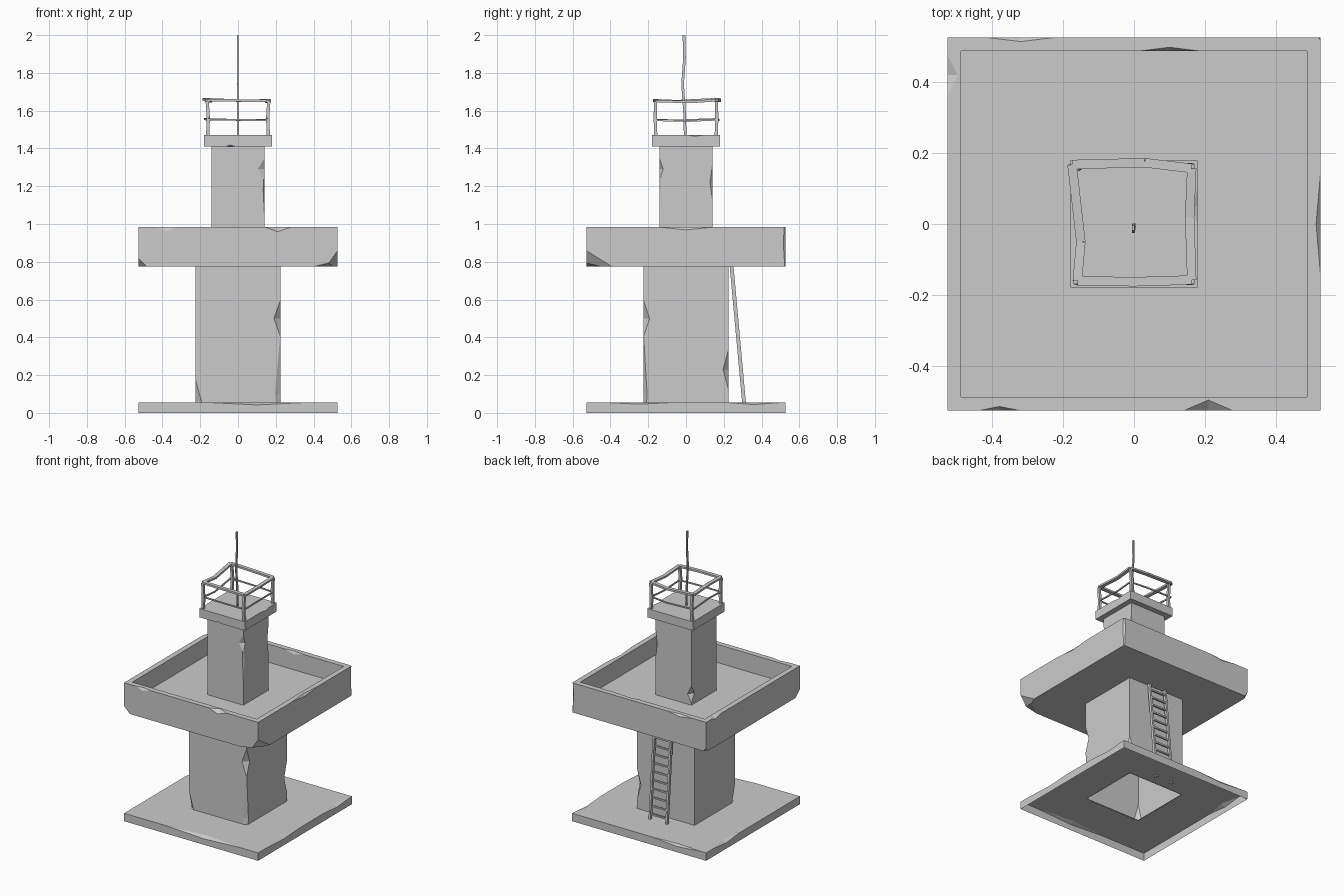
import bpy, bmesh, math
from mathutils import Vector, Matrix

cube = bpy.data.objects.get("Cube")
if cube:
    bpy.data.objects.remove(cube, do_unlink=True)

concrete = bpy.data.materials.new("grey_concrete")
concrete.use_nodes = True
GREY = (0.6, 0.6, 0.6, 1)
concrete.diffuse_color = GREY
concrete.node_tree.nodes["Principled BSDF"].inputs["Base Color"].default_value = GREY


def finish(bm, name):
    bmesh.ops.recalc_face_normals(bm, faces=bm.faces)
    mesh = bpy.data.meshes.new(name)
    bm.to_mesh(mesh)
    bm.free()
    mesh.materials.append(concrete)
    obj = bpy.data.objects.new(name, mesh)
    bpy.context.collection.objects.link(obj)
    return obj


def block(name, half, z0, z1):
    """Square block centred on the tower axis."""
    bm = bmesh.new()
    size = Matrix.Diagonal((2 * half, 2 * half, z1 - z0, 1))
    bmesh.ops.create_cube(bm, size=1, matrix=Matrix.Translation((0, 0, (z0 + z1) / 2)) @ size)
    return finish(bm, name)


def cut(obj, cutter):
    mod = obj.modifiers.new("cut", 'BOOLEAN')
    mod.operation, mod.solver, mod.object = 'DIFFERENCE', 'EXACT', cutter
    bpy.context.view_layer.update()
    mesh = bpy.data.meshes.new_from_object(obj.evaluated_get(bpy.context.evaluated_depsgraph_get()))
    obj.modifiers.clear()
    obj.data = mesh
    bpy.data.objects.remove(cutter, do_unlink=True)


def open_up(obj, rule):
    """Delete the faces whose centre meets the rule, leaving an open shell."""
    bm = bmesh.new()
    bm.from_mesh(obj.data)
    gone = [f for f in bm.faces if rule(f.calc_center_median())]
    bmesh.ops.delete(bm, geom=gone, context='FACES')
    bm.to_mesh(obj.data)
    bm.free()


def chip(obj, point, out, size):
    """Break a flat-faceted flake off an edge or corner; out gives the outward signs."""
    p, s, d = Vector(point), Vector(out), Vector(size)
    centre = p + s * d
    radius = d * (1 + sum(abs(c) for c in out))
    bm = bmesh.new()
    for axis in range(3):
        for sign in (-1, 1):
            v = centre.copy()
            v[axis] += sign * radius[axis]
            bm.verts.new(v)
    bmesh.ops.convex_hull(bm, input=bm.verts)
    cut(obj, finish(bm, "chip_cutter"))


def bar(bm, a, b, wide, tall):
    """Square-section bar from a to b."""
    a, b = Vector(a), Vector(b)
    d = b - a
    up = Vector((0, 0, 1)) if abs(d.normalized().z) < 0.9 else Vector((0, 1, 0))
    side = d.cross(up).normalized()
    up = side.cross(d).normalized()
    rot = Matrix((side, up, d.normalized())).transposed().to_4x4()
    size = Matrix.Diagonal((wide, tall, d.length, 1))
    bmesh.ops.create_cube(bm, size=1, matrix=Matrix.Translation((a + b) / 2) @ rot @ size)


def path(bm, points, wide, tall, closed=False):
    ends = points[1:] + points[:1] if closed else points[1:]
    for a, b in zip(points, ends):
        bar(bm, a, b, wide, tall)


# Ground slab: a thin shell, open underneath and into the shaft
E, P, T, C = 0.527, 0.226, 0.141, 0.179
SLAB, DECK, RIM, FLOOR = 0.056, 0.774, 0.984, 0.855
slab = block("ground_slab", E, 0, SLAB)
cut(slab, block("opening_cutter", 0.219, -0.1, 0.2))
for point, out, size in [
    ((0.1, -E, SLAB), (0, -1, 1), (0.28, 0.03, 0.014)),
    ((E, 0.36, SLAB), (1, 0, 1), (0.03, 0.16, 0.012)),
    ((E, -0.25, SLAB), (1, 0, 1), (0.02, 0.2, 0.01)),
    ((-E, 0.3, SLAB), (-1, 0, 1), (0.03, 0.14, 0.015)),
    ((-0.3, E, SLAB), (0, 1, 1), (0.2, 0.012, 0.015)),
]:
    chip(slab, point, out, size)
open_up(slab, lambda c: c.z < 0.001 or (c.z < 0.05 and max(abs(c.x), abs(c.y)) < 0.3))

# Hollow lower shaft, open at both ends
shaft = block("lower_shaft", P, SLAB - 0.001, DECK + 0.001)
for point, out, size in [
    ((P, -P, 0.5), (1, -1, 0), (0.036, 0.033, 0.1)),
    ((P, -P, 0.1), (1, -1, 0), (0.03, 0.02, 0.34)),
    ((-P, -P, 0.06), (-1, -1, 0), (0.033, 0.03, 0.12)),
    ((P, P, 0.23), (1, 1, 0), (0.03, 0.03, 0.11)),
]:
    chip(shaft, point, out, size)
open_up(shaft, lambda c: c.z < SLAB or c.z > DECK)

# Platform with a sunken deck inside an upright parapet, hollow over the shaft
deck = block("platform", E, DECK, RIM)
cut(deck, block("recess_cutter", 0.489, FLOOR, 1.2))
cut(deck, block("shaft_cutter", P - 0.003, 0.7, FLOOR - 0.003))
cut(deck, block("tower_cutter", T - 0.003, 0.7, 1.2))
for point, out, size in [
    ((E, -E, DECK), (1, -1, -1), (0.06, 0.135, 0.085)),
    ((E, -E, DECK), (1, -1, -1), (0.13, 0.1, 0.03)),
    ((-E, -E, DECK), (-1, -1, -1), (0.045, 0.05, 0.045)),
    ((-E, E, DECK), (-1, 1, -1), (0.02, 0.03, 0.03)),
    ((0.21, -E, RIM), (0, -1, 1), (0.07, 0.03, 0.025)),
    ((-0.38, -E, RIM), (0, -1, 1), (0.06, 0.012, 0.02)),
    ((E, 0, RIM), (1, 0, 1), (0.013, 0.15, 0.015)),
    ((E, E, 0.9), (1, 1, 0), (0.012, 0.012, 0.2)),
    ((-E, 0.42, RIM), (-1, 0, 1), (0.03, 0.06, 0.015)),
    ((-0.32, E, RIM), (0, 1, 1), (0.1, 0.012, 0.015)),
    ((0.1, 0.489, RIM), (0, -1, 1), (0.08, 0.01, 0.02)),
]:
    chip(deck, point, out, size)

# Hollow upper tower, open at both ends
tower = block("upper_tower", T, FLOOR - 0.002, 1.412)
for point, out, size in [
    ((T, -T, 1.29), (1, -1, 0), (0.036, 0.02, 0.06)),
    ((T, -T, 1.18), (1, -1, 0), (0.008, 0.012, 0.16)),
    ((T, T, 1.22), (1, 1, 0), (0.014, 0.014, 0.1)),
    ((-T, T, 0.93), (-1, 1, 0), (0.03, 0.035, 0.06)),
]:
    chip(tower, point, out, size)
open_up(tower, lambda c: c.z < FLOOR or c.z > 1.411)

# Lookout cap
cap = block("lookout_cap", C, 1.41, 1.472)
cut(cap, block("cap_cutter", T - 0.003, 1.3, 1.469))
for point, out, size in [
    ((-0.04, -C, 1.41), (0, -1, -1), (0.03, 0.02, 0.008)),
    ((C, 0.05, 1.472), (1, 0, 1), (0.014, 0.05, 0.008)),
]:
    chip(cap, point, out, size)

# Bent guard rails and posts
bm = bmesh.new()
top_rail = [(-0.16, -0.16, 1.655), (0, -0.163, 1.654), (0.163, -0.158, 1.651),
            (0.157, 0.02, 1.646), (0.163, 0.157, 1.655), (0.03, 0.173, 1.652),
            (-0.175, 0.168, 1.661), (-0.15, -0.05, 1.65)]
path(bm, top_rail, 0.026, 0.013, closed=True)
finish(bm, "top_rail")
bm = bmesh.new()
mid_rail = [(x, y, 1.552 + 0.7 * (z - 1.655)) for x, y, z in top_rail]
path(bm, mid_rail, 0.008, 0.009, closed=True)
finish(bm, "middle_rail")
bm = bmesh.new()
for sx in (-1, 1):
    for sy in (-1, 1):
        path(bm, [(0.161 * sx, 0.16 * sy, 1.465), (0.157 * sx, 0.163 * sy, 1.56),
                  (0.163 * sx, 0.161 * sy, 1.65)], 0.017, 0.017)
finish(bm, "rail_posts")

# Bent aerial
bm = bmesh.new()
path(bm, [(0, -0.004, 1.46), (0, -0.008, 1.6), (-0.002, -0.018, 1.74),
          (-0.002, -0.008, 1.88), (-0.002, -0.011, 2.0)], 0.008, 0.014)
finish(bm, "aerial")

# Leaning ladder on the back
bm = bmesh.new()
foot, head = Vector((0, 0.308, 0.045)), Vector((0.005, 0.241, 0.78))
half = Vector((0.066, 0, 0))
for side in (-half, half):
    bar(bm, foot + side, head + side, 0.014, 0.02)
RUNGS = 12
for i in range(RUNGS):
    p = foot.lerp(head, 0.06 + 0.88 * i / (RUNGS - 1))
    bar(bm, p - half, p + half, 0.011, 0.011)
finish(bm, "ladder")
